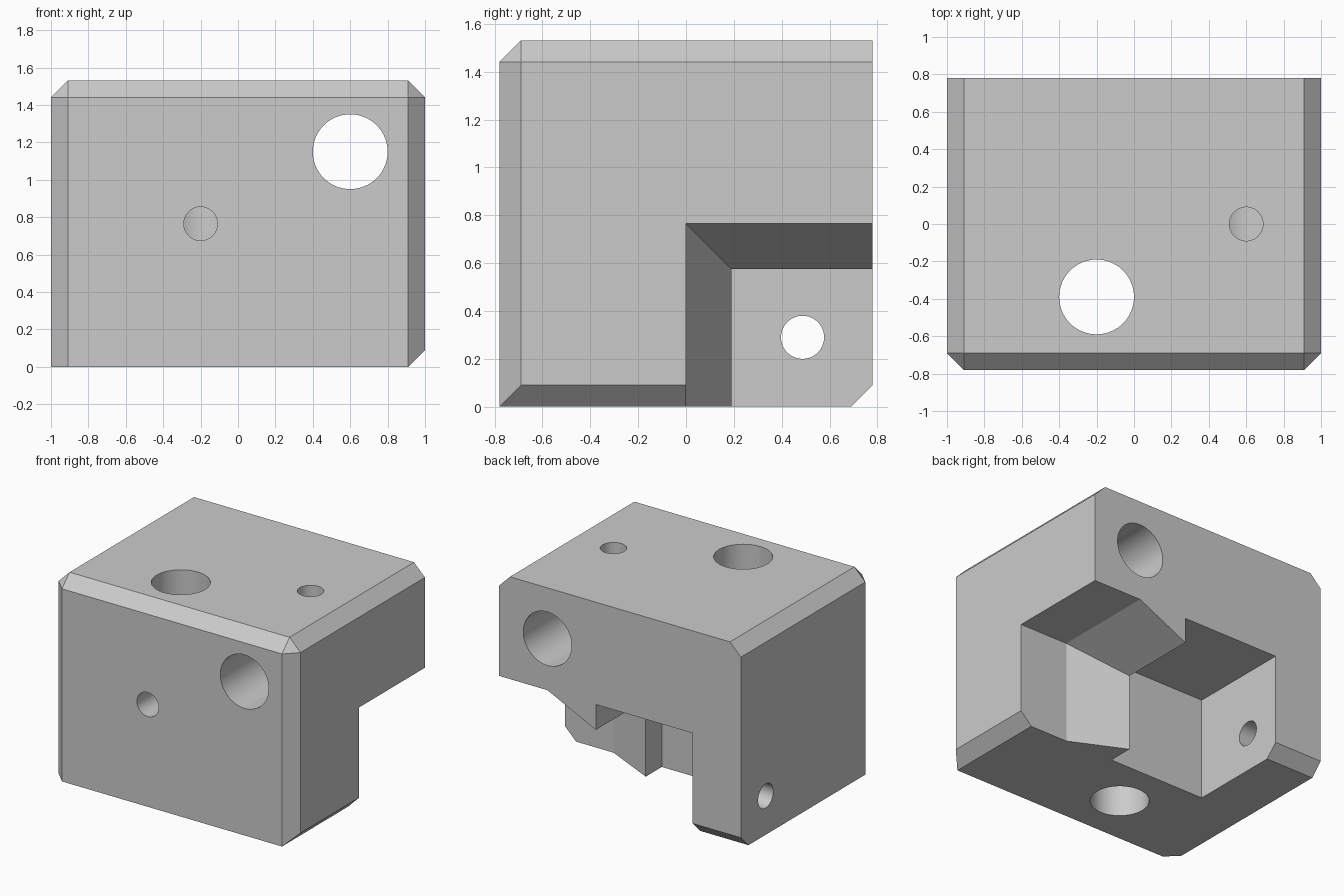
import bpy, bmesh
from math import radians
from mathutils import Matrix

if "Cube" in bpy.data.objects:
    bpy.data.objects.remove(bpy.data.objects["Cube"])

HX, HY, H = 1.0, 0.78, 1.53
CHAMFER, MID = 0.09, 0.765

grey = bpy.data.materials.new("plain grey")
grey.use_nodes = True
grey.diffuse_color = (0.6, 0.6, 0.6, 1)
grey.node_tree.nodes["Principled BSDF"].inputs["Base Color"].default_value = (0.6, 0.6, 0.6, 1)


def make(name, bm):
    bmesh.ops.recalc_face_normals(bm, faces=bm.faces)
    mesh = bpy.data.meshes.new(name)
    bm.to_mesh(mesh)
    bm.free()
    mesh.materials.append(grey)
    obj = bpy.data.objects.new(name, mesh)
    bpy.context.collection.objects.link(obj)
    return obj


def hole(name, axis, start, length, radius):
    """Round cutter running from start along the given axis."""
    bm = bmesh.new()
    turn = {"X": Matrix.Rotation(radians(90), 4, "Y"),
            "Y": Matrix.Rotation(radians(-90), 4, "X"),
            "Z": Matrix.Identity(4)}[axis]
    bmesh.ops.create_cone(bm, cap_ends=True, segments=64, radius1=radius, radius2=radius,
                          depth=length,
                          matrix=Matrix.Translation(start) @ turn @ Matrix.Translation((0, 0, length / 2)))
    return make(name, bm)


# Block with chamfers on chosen edges, keyed by the side each edge lies on
bm = bmesh.new()
bmesh.ops.create_cube(bm, size=1, matrix=Matrix.Translation((0, 0, H / 2)) @ Matrix.Diagonal((2 * HX, 2 * HY, H, 1)))
chamfered = {(0, -1, 1), (0, 1, -1), (-1, 0, 1), (1, 0, 1), (1, 0, -1), (-1, -1, 0), (1, -1, 0)}


def side(edge):
    c = (edge.verts[0].co + edge.verts[1].co) / 2
    return (round(c.x / HX), round(c.y / HY), round((c.z - H / 2) / (H / 2)))


bmesh.ops.bevel(bm, geom=[e for e in bm.edges if side(e) in chamfered],
                offset=CHAMFER, segments=1, affect="EDGES")
block = make("corner_block", bm)

# Notch in the lower back, with a ramped catch rising to a step: (x, inset)
bm = bmesh.new()
rings = []
for x, d in [(-0.6, 0), (0.2, 0), (0.2, 0.19), (0.6, 0), (1.2, 0)]:
    rect = [(d, MID - d), (1.2 - d, MID - d), (1.2 - d, d - 0.4), (d, d - 0.4)]
    rings.append([bm.verts.new((x, y, z)) for y, z in rect])
for a, b in zip(rings, rings[1:]):
    for i in range(4):
        j = (i + 1) % 4
        bm.faces.new((a[i], a[j], b[j], b[i]))
bm.faces.new(rings[0])
bm.faces.new(rings[-1])
cutters = [make("notch_cutter", bm)]

# Two through bores, their pin holes, and the side wall hole
cutters += [
    hole("long_bore_cutter", "Y", (0.6, -1, 1.15), 2, 0.2),
    hole("upright_bore_cutter", "Z", (-0.2, -0.39, -0.2), 2, 0.2),
    hole("top_pin_cutter", "Z", (0.6, 0, 1.15), 1, 0.09),
    hole("front_pin_cutter", "Y", (-0.2, -1.39, MID), 1, 0.09),
    hole("side_hole_cutter", "X", (-1.2, 0.487, 0.29), 0.8, 0.09),
]

bpy.context.view_layer.objects.active = block
for cutter in cutters:
    cutter.hide_render = True
    mod = block.modifiers.new("cut", "BOOLEAN")
    mod.operation, mod.solver, mod.object = "DIFFERENCE", "EXACT", cutter
    bpy.ops.object.modifier_apply(modifier=mod.name)
    bpy.data.objects.remove(cutter)

# Smooth bores, crisp edges
bpy.ops.object.select_all(action="DESELECT")
block.select_set(True)
bpy.ops.object.shade_smooth_by_angle(angle=radians(20))
